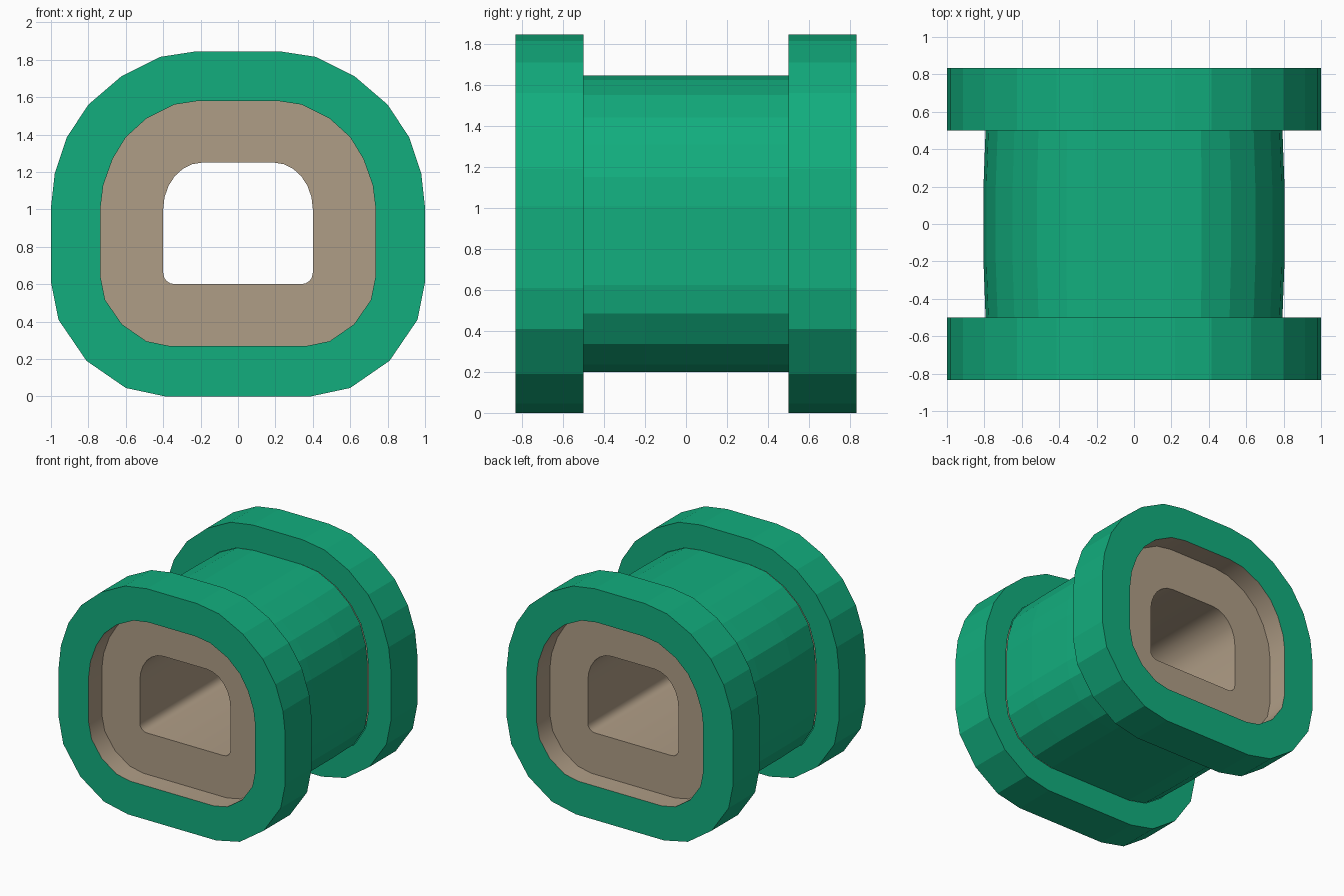
import bpy
import bmesh
from math import cos, sin, pi, radians

cube = bpy.data.objects.get("Cube")
if cube:
    bpy.data.objects.remove(cube, do_unlink=True)


def make_material(name, color):
    mat = bpy.data.materials.new(name)
    mat.use_nodes = True
    mat.diffuse_color = color
    mat.node_tree.nodes["Principled BSDF"].inputs["Base Color"].default_value = color
    return mat


green = make_material("green", (0.006, 0.42, 0.207, 1))
beige = make_material("beige", (0.43, 0.337, 0.238, 1))


def mirrored(half):
    """Close a right-hand (x, z) half profile by mirroring it in x."""
    return half + [(-x, z) for x, z in reversed(half)]


def arc(cx, cz, rx, rz, start, steps):
    """Quarter ellipse, running counter-clockwise from the start angle."""
    angles = [start + pi / 2 * i / steps for i in range(steps + 1)]
    return [(cx + rx * cos(a), cz + rz * sin(a)) for a in angles]


def widened(profile, factor):
    return [(x * factor, z) for x, z in profile]


def loft(name, rings, mat):
    """Skin a sequence of (profile, y) rings with quads."""
    bm = bmesh.new()
    loops = [[bm.verts.new((x, y, z)) for x, z in prof] for prof, y in rings]
    for a, b in zip(loops, loops[1:]):
        for i in range(len(a)):
            j = (i + 1) % len(a)
            bm.faces.new((a[i], b[i], b[j], a[j]))
    mesh = bpy.data.meshes.new(name)
    bm.to_mesh(mesh)
    bm.free()
    mesh.materials.append(mat)
    obj = bpy.data.objects.new(name, mesh)
    bpy.context.collection.objects.link(obj)
    return obj


# Cross-sections
flange = mirrored([(.39, 0), (.6, .045), (.81, .19), (.96, .41), (1, .61), (1, 1.01),
                   (.98, 1.19), (.915, 1.385), (.8, 1.56), (.625, 1.71), (.415, 1.815), (.22, 1.845)])
body = mirrored([(.37, .2), (.53, .235), (.68, .335), (.775, .485), (.8, .625), (.8, 1.01),
                 (.785, 1.15), (.735, 1.31), (.645, 1.44), (.515, 1.55), (.36, 1.625), (.21, 1.645)])
recess = mirrored([(.37, .27), (.49, .295), (.62, .385), (.71, .515), (.735, .64), (.735, 1.01),
                   (.72, 1.13), (.67, 1.27), (.6, 1.385), (.49, 1.485), (.34, 1.56), (.21, 1.58)])
hole = mirrored(arc(.34, .66, .06, .06, -pi / 2, 4) + arc(.19, 1.0, .21, .25, 0, 6))

end, shoulder, floor = 0.833, 0.5, 0.667

# End flanges
loft("front_flange", [(recess, -end), (flange, -end), (flange, -shoulder), (body, -shoulder)], green)
loft("back_flange", [(body, shoulder), (flange, shoulder), (flange, end), (recess, end)], green)

# Slightly bulging barrel between the flanges
loft("barrel", [(widened(body, .992), -shoulder), (widened(body, 1.006), -.2),
                (widened(body, 1.006), .2), (widened(body, .992), shoulder)], green)

# Recesses at both ends and the tunnel through the middle
liner = loft("tunnel_liner", [(recess, end), (recess, floor), (hole, floor),
                              (hole, -floor), (recess, -floor), (recess, -end)], beige)
bpy.ops.object.select_all(action='DESELECT')
liner.select_set(True)
bpy.context.view_layer.objects.active = liner
bpy.ops.object.shade_smooth_by_angle(angle=radians(32))
